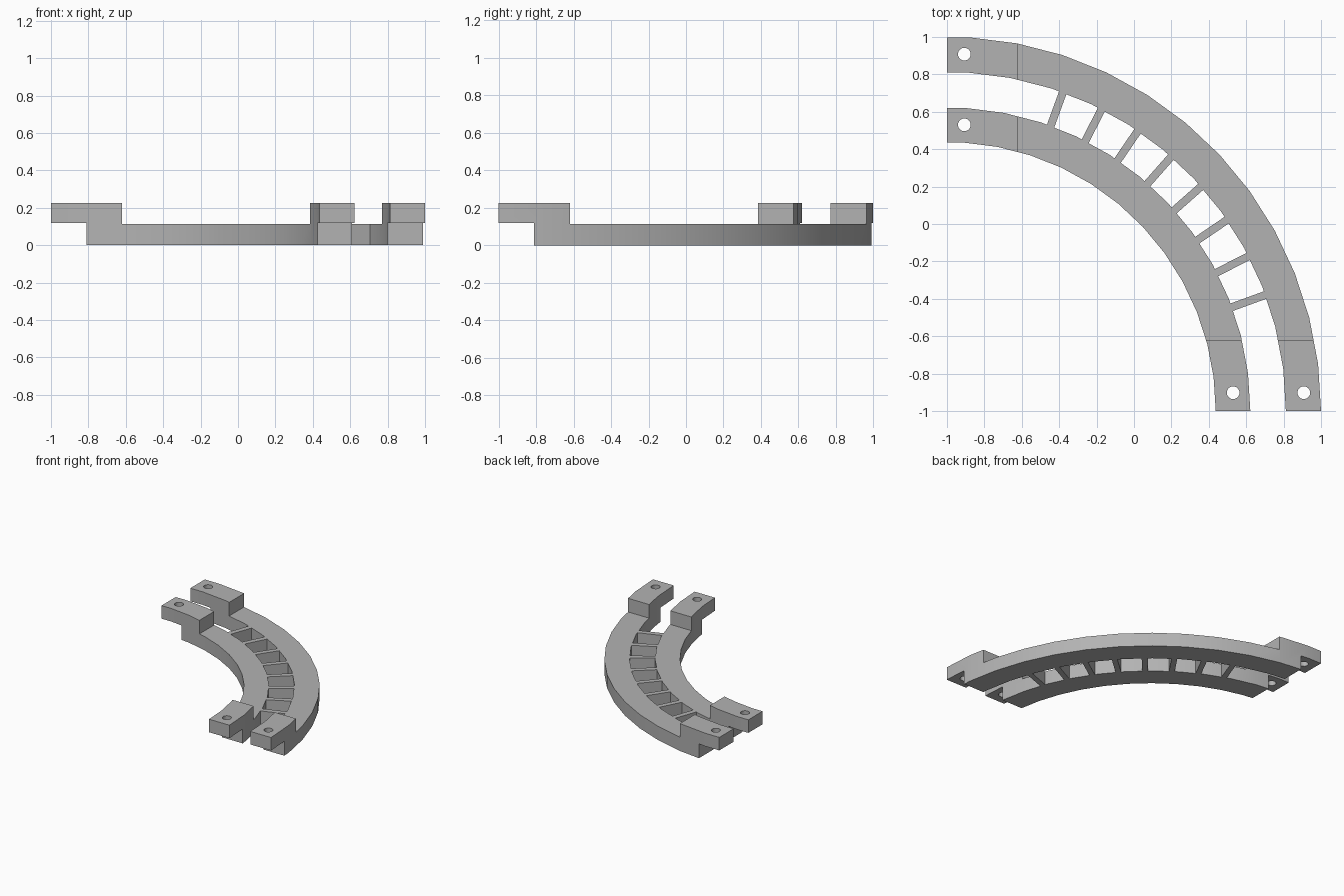
import bpy, bmesh
from math import sin, cos, tau, radians
from mathutils import Vector, Matrix

cube = bpy.data.objects.get("Cube")
if cube:
    bpy.data.objects.remove(cube, do_unlink=True)

CENTRE = Vector((-1, -0.999, 0))
SEGMENTS = 50
DECK, UNDER, TOP = 0.113, 0.118, 0.225   # deck top, end block underside, end block top
POST, BLOCK = -0.81, -0.62               # start of the deck, end of the raised block

grey = bpy.data.materials.new("Plain grey")
grey.use_nodes = True
colour = (0.45, 0.45, 0.45, 1)
grey.diffuse_color = colour
grey.node_tree.nodes["Principled BSDF"].inputs["Base Color"].default_value = colour


def add_object(name, bm):
    bmesh.ops.recalc_face_normals(bm, faces=bm.faces)
    mesh = bpy.data.meshes.new(name)
    bm.to_mesh(mesh)
    bm.free()
    mesh.materials.append(grey)
    obj = bpy.data.objects.new(name, mesh)
    bpy.context.collection.objects.link(obj)
    return obj


def box(name, low, high, turn=Matrix.Identity(4)):
    low, high = Vector(low), Vector(high)
    bm = bmesh.new()
    size = Matrix.Diagonal((*(high - low), 1))
    bmesh.ops.create_cube(bm, size=1, matrix=turn @ Matrix.Translation((low + high) / 2) @ size)
    return add_object(name, bm)


def hole(x, y):
    bm = bmesh.new()
    bmesh.ops.create_cone(bm, cap_ends=True, segments=24, radius1=0.034, radius2=0.034,
                          depth=1, matrix=Matrix.Translation((x, y, 0)))
    return add_object("hole_cutter", bm)


def arc(radius):
    angles = [tau * i / SEGMENTS for i in range(-1, 14)]
    return [CENTRE + radius * Vector((cos(a), sin(a), 0)) for a in angles]


def rail(name, inner, outer, hole_at):
    # Quarter ring, trimmed square at both ends
    bm = bmesh.new()
    face = bm.faces.new([bm.verts.new(p) for p in arc(outer) + arc(inner)[::-1]])
    for normal in ((1, 0, 0), (0, 1, 0)):
        bmesh.ops.bisect_plane(bm, geom=bm.verts[:] + bm.edges[:] + bm.faces[:],
                               plane_co=(-1, -1, 0), plane_no=normal, clear_inner=True)
    top = bmesh.ops.extrude_face_region(bm, geom=bm.faces[:])["geom"]
    bmesh.ops.translate(bm, vec=(0, 0, TOP),
                        verts=[v for v in top if isinstance(v, bmesh.types.BMVert)])
    obj = add_object(name, bm)

    # Lower the deck, step the ends and drill the bolt holes
    cutters = [box("deck_cutter", (BLOCK, BLOCK, DECK), (2, 2, 1)),
               box("left_step_cutter", (-2, -2, -1), (POST, 2, UNDER)),
               box("front_step_cutter", (-2, -2, -1), (2, POST, UNDER)),
               hole(-0.907, hole_at), hole(hole_at, -0.902)]
    for cutter in cutters:
        cutter.hide_render = True
        cut = obj.modifiers.new("cut", "BOOLEAN")
        cut.operation, cut.solver, cut.object = "DIFFERENCE", "EXACT", cutter
    graph = bpy.context.evaluated_depsgraph_get()
    shaped = bpy.data.meshes.new_from_object(obj.evaluated_get(graph))
    obj.modifiers.clear()
    obj.data = shaped
    for cutter in cutters:
        bpy.data.objects.remove(cutter, do_unlink=True)

    # Smooth curved walls with crisp corners
    bpy.ops.object.select_all(action="DESELECT")
    obj.select_set(True)
    bpy.context.view_layer.objects.active = obj
    bpy.ops.object.shade_smooth_by_angle(angle=radians(30))


rail("outer_rail", 1.812, 2.0, 0.908)
rail("inner_rail", 1.437, 1.622, 0.53)

# Radial rungs between the rails
RUNGS = 8
for i in range(RUNGS):
    angle = radians(20 + 50 * i / (RUNGS - 1))
    turn = Matrix.Translation(CENTRE) @ Matrix.Rotation(angle, 4, "Z")
    box(f"rung_{i + 1}", (1.612, -0.021, 0), (1.818, 0.021, DECK), turn)
